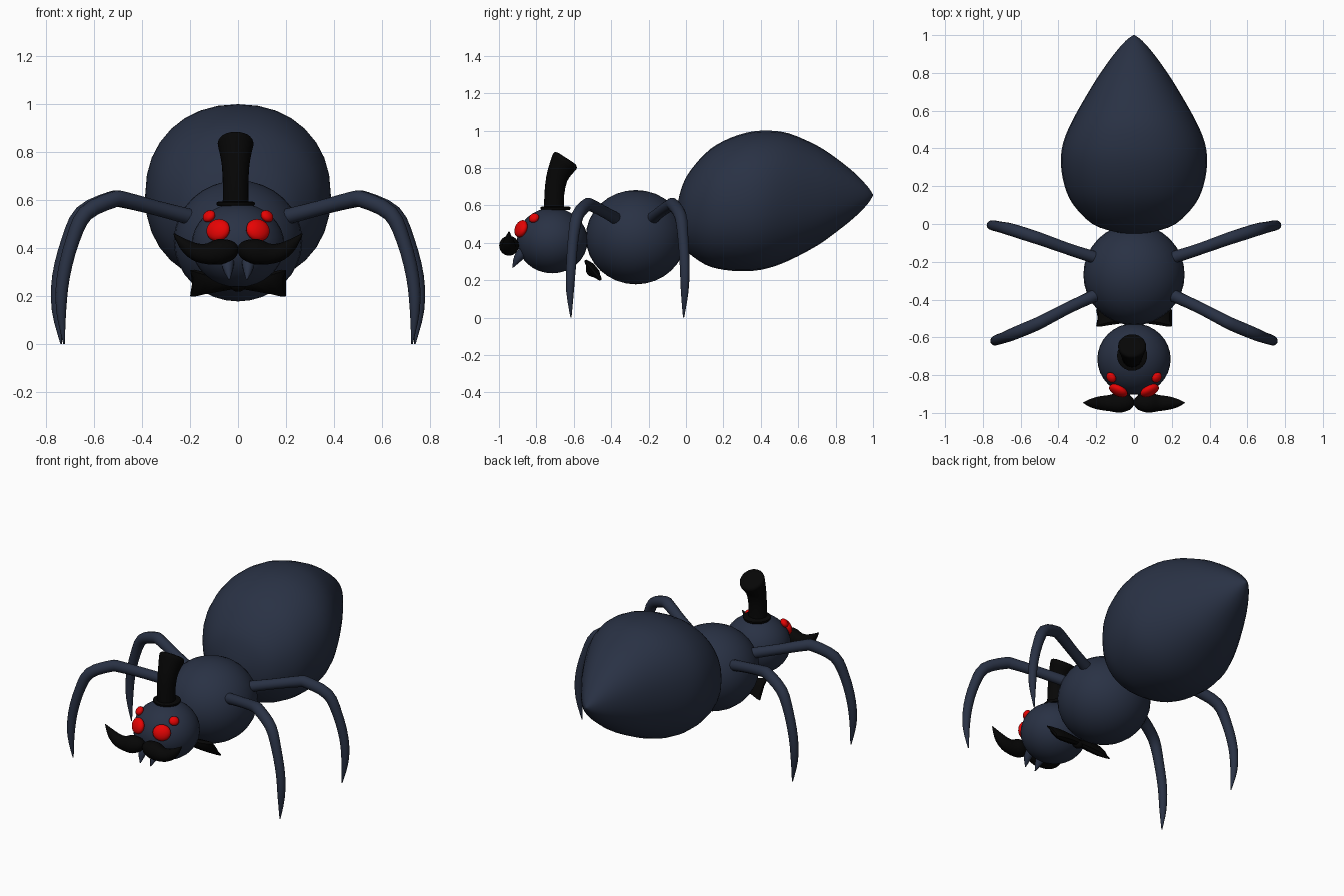
import bpy, bmesh, math
from mathutils import Vector, Matrix

if "Cube" in bpy.data.objects:
    bpy.data.objects.remove(bpy.data.objects["Cube"])


def material(name, rgb):
    m = bpy.data.materials.new(name)
    m.diffuse_color = (*rgb, 1)
    m.use_nodes = True
    m.node_tree.nodes["Principled BSDF"].inputs["Base Color"].default_value = m.diffuse_color
    return m


BODY = material("slate_blue", (0.022, 0.031, 0.058))
BLACK = material("black", (0.0018, 0.0018, 0.0018))
RED = material("red", (0.80, 0.001, 0.001))


def finish(name, bm, mat, angle=40):
    bmesh.ops.recalc_face_normals(bm, faces=bm.faces)
    me = bpy.data.meshes.new(name)
    bm.to_mesh(me)
    bm.free()
    ob = bpy.data.objects.new(name, me)
    bpy.context.collection.objects.link(ob)
    me.materials.append(mat)
    bpy.ops.object.select_all(action='DESELECT')
    ob.select_set(True)
    bpy.context.view_layer.objects.active = ob
    bpy.ops.object.shade_smooth_by_angle(angle=math.radians(angle))
    return ob


def spline(rows, steps):
    """Smooth curve through rows of numbers."""
    rows = [Vector(r) for r in rows]
    out = []
    for i in range(len(rows) - 1):
        a, b = rows[max(i - 1, 0)], rows[i]
        c, d = rows[i + 1], rows[min(i + 2, len(rows) - 1)]
        for k in range(steps):
            t = k / steps
            out.append(b + (c - a) * (t / 2) + (a * 2 - b * 5 + c * 4 - d) * (t * t / 2)
                       + (b * 3 - a - c * 3 + d) * (t ** 3 / 2))
    return out + [rows[-1]]


def skin(name, rings, mat, angle=40):
    """Bridge equal rings of points and cap the ends."""
    bm = bmesh.new()
    loops = [[bm.verts.new(p) for p in ring] for ring in rings]
    n = len(loops[0])
    for a, b in zip(loops, loops[1:]):
        for i in range(n):
            bm.faces.new((a[i], a[(i + 1) % n], b[(i + 1) % n], b[i]))
    bm.faces.new(loops[0])
    bm.faces.new(loops[-1])
    return finish(name, bm, mat, angle)


def tube(name, rows, mat, segs=14, steps=3, ref=(0, 1, 0)):
    """Tapered tube along rows of (x, y, z, radius)."""
    rows = spline(rows, steps)
    rings = []
    for i, r in enumerate(rows):
        tan = (rows[min(i + 1, len(rows) - 1)].xyz - rows[max(i - 1, 0)].xyz).normalized()
        u = tan.cross(Vector(ref)).normalized()
        v = tan.cross(u)
        rad = max(r[3], 0.001)
        rings.append([r.xyz + (u * math.cos(a) + v * math.sin(a)) * rad
                      for a in (2 * math.pi * k / segs for k in range(segs))])
    return skin(name, rings, mat)


def ball(name, centre, radii, mat, normal=None, segs=32):
    """Ellipsoid, its local z turned along normal."""
    rot = Vector(normal).to_track_quat('Z', 'Y').to_matrix().to_4x4() if normal else Matrix()
    bm = bmesh.new()
    bmesh.ops.create_uvsphere(bm, u_segments=segs, v_segments=segs // 2, radius=1,
                              matrix=Matrix.Translation(centre) @ rot @ Matrix.Diagonal((*radii, 1)))
    return finish(name, bm, mat, 80)


def squarish(v):
    """Push a circle coordinate slightly towards a rounded square."""
    return math.copysign(abs(v) ** 0.92, v)


# Abdomen: rings of (y, centre z, half width, half height)
sections = [(-0.054, 0.53, 0.004, 0.004), (-0.042, 0.535, 0.10, 0.09), (0.0, 0.555, 0.22, 0.195),
            (0.1, 0.58, 0.32, 0.295), (0.2, 0.60, 0.367, 0.344), (0.32, 0.618, 0.387, 0.370),
            (0.43, 0.631, 0.375, 0.369), (0.55, 0.645, 0.325, 0.34), (0.7, 0.652, 0.240, 0.268),
            (0.8, 0.655, 0.177, 0.20), (0.9, 0.655, 0.105, 0.12), (0.97, 0.654, 0.044, 0.048),
            (1.0, 0.655, 0.003, 0.003)]
skin("abdomen", [[(w * squarish(math.cos(a)), y, z + h * squarish(math.sin(a)))
                  for a in (2 * math.pi * k / 32 for k in range(32))]
                 for y, z, w, h in spline(sections, 3)], BODY, 80)

# Thorax and head
ball("thorax", (0, -0.268, 0.43), (0.268, 0.268, 0.252), BODY)
head = Vector((0, -0.715, 0.412))
ball("head", head, (0.194, 0.189, 0.175), BODY)

# Paired parts
for s, side in ((1, "right"), (-1, "left")):
    # Legs: straight thigh, firm knee, then a curve down to a point
    tube(f"front_leg_{side}", [
        (s * 0.20, -0.375, 0.53, 0.033), (s * 0.34, -0.44, 0.567, 0.031),
        (s * 0.47, -0.507, 0.601, 0.033), (s * 0.52, -0.532, 0.602, 0.034),
        (s * 0.635, -0.58, 0.545, 0.033), (s * 0.69, -0.602, 0.43, 0.029),
        (s * 0.728, -0.614, 0.28, 0.027), (s * 0.737, -0.62, 0.14, 0.021),
        (s * 0.725, -0.615, 0.0, 0.003)], BODY)
    tube(f"back_leg_{side}", [
        (s * 0.20, -0.18, 0.53, 0.033), (s * 0.34, -0.135, 0.567, 0.031),
        (s * 0.48, -0.085, 0.601, 0.033), (s * 0.53, -0.068, 0.602, 0.034),
        (s * 0.65, -0.03, 0.545, 0.033), (s * 0.708, -0.016, 0.43, 0.029),
        (s * 0.748, -0.007, 0.28, 0.027), (s * 0.755, -0.007, 0.14, 0.021),
        (s * 0.737, -0.013, 0.0, 0.003)], BODY)

    # Eyes
    for part, pos, radii in (
            ("big_eye", (s * 0.083, -0.882, 0.475), (0.053, 0.048, 0.027)),
            ("small_eye", (s * 0.121, -0.813, 0.533), (0.030, 0.028, 0.020))):
        ball(f"{part}_{side}", pos, radii, RED, Vector(pos) - head, 20)

    # Fangs
    tube(f"fang_{side}", [(s * 0.042, -0.855, 0.37, 0.028), (s * 0.042, -0.897, 0.32, 0.024),
                          (s * 0.036, -0.927, 0.267, 0.002)], BODY, 10, 3, (1, 0, 0))

    # Moustache half with an upturned tip
    tube(f"moustache_{side}", [
        (0, -0.945, 0.397, 0.014), (s * 0.022, -0.945, 0.394, 0.038),
        (s * 0.075, -0.946, 0.385, 0.053), (s * 0.13, -0.948, 0.376, 0.043),
        (s * 0.18, -0.948, 0.386, 0.036), (s * 0.225, -0.948, 0.416, 0.024),
        (s * 0.268, -0.946, 0.46, 0.002)], BLACK, 16)

    # Bow tie wing, lying against the thorax, with a notched outer edge
    up, out = Vector((0, -0.62, 0.78)), Vector((0, -0.78, -0.62))
    wing = []
    for x, h, t, notch in ((0.0, 0.022, 0.018, 0), (0.07, 0.036, 0.024, 0), (0.14, 0.052, 0.024, 0),
                           (0.18, 0.066, 0.018, 0.01), (0.2, 0.068, 0.006, 0.025)):
        wing.append([Vector((s * (x - notch * (1 - abs(a))), -0.497, 0.254)) + up * (h * a) + out * (t * b)
                     for a, b in ((1, 0.4), (0.5, 1), (-0.5, 1), (-1, 0.4),
                                  (-1, -0.4), (-0.5, -1), (0.5, -1), (1, -0.4))])
    skin(f"bow_tie_{side}", wing, BLACK)

ball("bow_tie_knot", (0, -0.505, 0.25), (0.035, 0.035, 0.028), BLACK, (0, -0.78, -0.62), 16)

# Top hat: brim and a crown bending backwards, rings of (y, z, radius, tilt)
skin("hat_brim", [[(-0.01 + r * math.cos(a), -0.697 + r * math.sin(a), z)
                   for a in (2 * math.pi * k / 24 for k in range(24))]
                  for z, r in ((0.575, 0.075), (0.582, 0.08), (0.59, 0.08), (0.595, 0.07))], BLACK)
crown = [(-0.705, 0.58, 0.054, 0), (-0.704, 0.66, 0.053, 4), (-0.692, 0.74, 0.057, 14),
         (-0.672, 0.79, 0.065, 24), (-0.652, 0.828, 0.074, 32), (-0.645, 0.842, 0.073, 33),
         (-0.641, 0.85, 0.064, 33), (-0.639, 0.853, 0.045, 33)]
rings = []
for y, z, r, tilt in spline(crown, 2):
    c, s = math.cos(math.radians(tilt)), math.sin(math.radians(tilt))
    rings.append([(-0.01 + r * math.cos(a), y + r * math.sin(a) * c, z - r * math.sin(a) * s)
                  for a in (2 * math.pi * k / 24 for k in range(24))])
skin("hat_crown", rings, BLACK)
